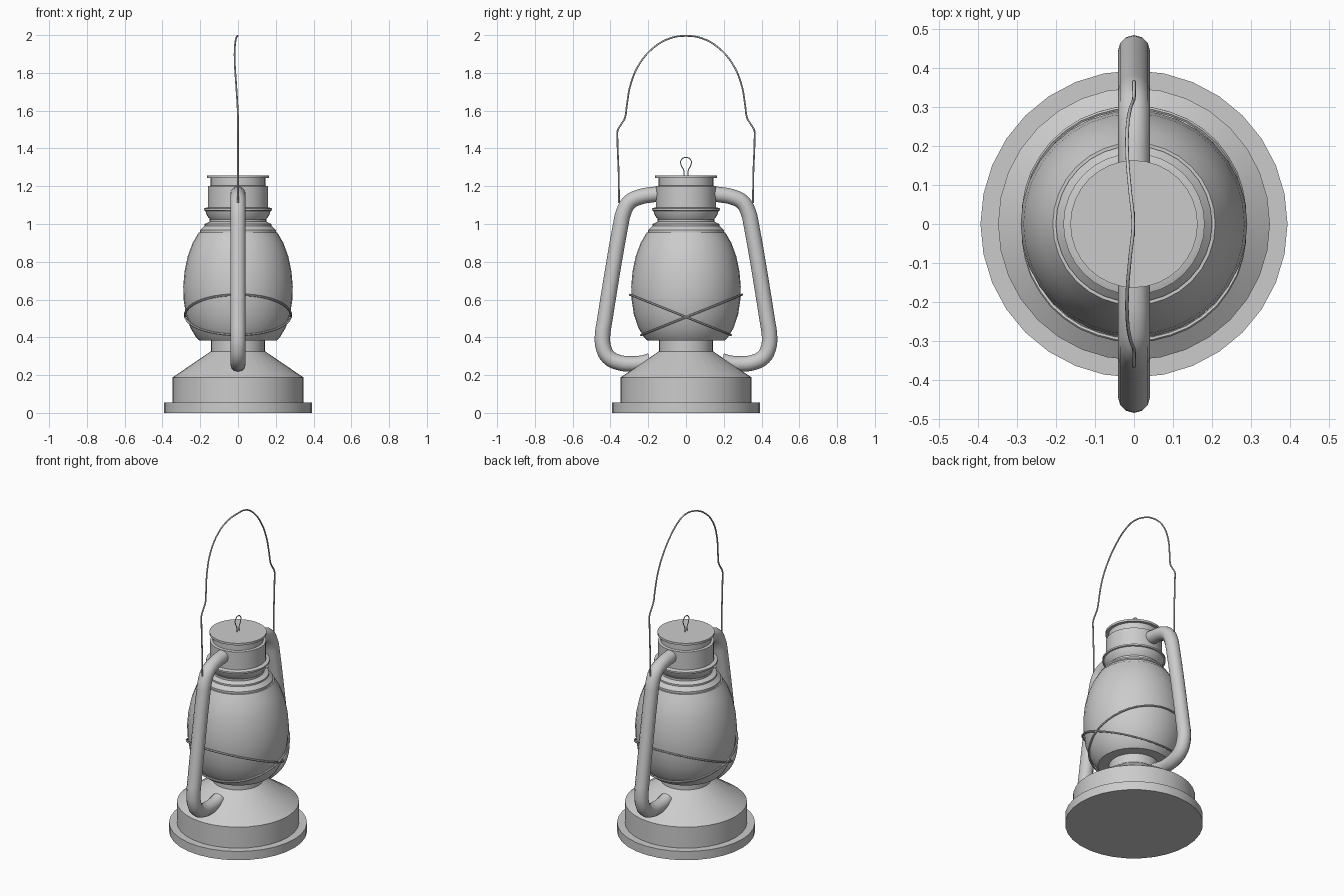
import bpy, bmesh, math

if "Cube" in bpy.data.objects:
    bpy.data.objects.remove(bpy.data.objects["Cube"])


def lathe(name, profile, sides=32, angle=30):
    """Spin an (r, z) profile around z and close both ends."""
    bm = bmesh.new()
    rings = []
    for r, z in profile:
        rings.append([bm.verts.new((r * math.cos(2 * math.pi * i / sides),
                                    r * math.sin(2 * math.pi * i / sides), z))
                      for i in range(sides)])
    for a, b in zip(rings, rings[1:]):
        for i in range(sides):
            j = (i + 1) % sides
            bm.faces.new((a[i], a[j], b[j], b[i]))
    bm.faces.new(rings[0][::-1])
    bm.faces.new(rings[-1])
    me = bpy.data.meshes.new(name)
    bm.to_mesh(me)
    bm.free()
    ob = bpy.data.objects.new(name, me)
    bpy.context.collection.objects.link(ob)
    smooth(ob, angle)
    return ob


def smooth(ob, angle):
    bpy.ops.object.select_all(action='DESELECT')
    ob.select_set(True)
    bpy.context.view_layer.objects.active = ob
    bpy.ops.object.shade_smooth_by_angle(angle=math.radians(angle))


def tube(name, pts, radius, cyclic=False, res=4, bevel=3):
    """Round tube along a smooth path, converted to a mesh."""
    cu = bpy.data.curves.new(name, 'CURVE')
    cu.dimensions = '3D'
    cu.bevel_depth = radius
    cu.bevel_resolution = bevel
    cu.resolution_u = res
    cu.use_fill_caps = True
    sp = cu.splines.new('BEZIER')
    sp.bezier_points.add(len(pts) - 1)
    sp.use_cyclic_u = cyclic
    for bp, p in zip(sp.bezier_points, pts):
        bp.co = p
        bp.handle_left_type = bp.handle_right_type = 'AUTO'
    ob = bpy.data.objects.new(name, cu)
    bpy.context.collection.objects.link(ob)
    bpy.ops.object.select_all(action='DESELECT')
    ob.select_set(True)
    bpy.context.view_layer.objects.active = ob
    bpy.ops.object.convert(target='MESH')
    ob = bpy.context.view_layer.objects.active
    smooth(ob, 50)
    return ob


# Fuel base with foot flange, tank and sloped shoulder
lathe("fuel_base", [(0.393, 0), (0.393, 0.055), (0.348, 0.055), (0.348, 0.187),
                    (0.145, 0.325)])
lathe("burner_neck", [(0.143, 0.31), (0.143, 0.40)])

# Glass globe
GLOBE = [(0.205, 0.382), (0.222, 0.40), (0.252, 0.45), (0.276, 0.52), (0.288, 0.60),
         (0.290, 0.67), (0.283, 0.75), (0.266, 0.83), (0.240, 0.90), (0.208, 0.955)]
lathe("glass_globe", GLOBE, angle=40)

# Cap: collar, waist, bead and chimney
lathe("cap_collar", [(0.200, 0.95), (0.200, 0.968), (0.177, 0.990), (0.177, 1.0),
                     (0.150, 1.012), (0.150, 1.025), (0.165, 1.045), (0.173, 1.07),
                     (0.181, 1.072), (0.181, 1.082), (0.163, 1.088)])
lathe("chimney", [(0.160, 1.08), (0.160, 1.20), (0.145, 1.203), (0.145, 1.246)])
lathe("chimney_lid", [(0.163, 1.243), (0.163, 1.256)])

# Side air tubes, one on each side
SIDE = [(0.10, 1.163), (0.18, 1.155), (0.245, 1.143), (0.30, 1.115), (0.331, 1.06),
        (0.345, 1.0), (0.432, 0.48), (0.442, 0.41), (0.437, 0.345), (0.41, 0.295),
        (0.36, 0.268), (0.29, 0.259), (0.23, 0.264), (0.19, 0.275)]
for tag, s in (("right", 1), ("left", -1)):
    tube("air_tube_" + tag, [(0, s * y, z) for y, z in SIDE], 0.041, bevel=4)

# Wire carrying handle, slightly wavy near the top
HALF = [(0, 0.355, 1.11), (0, 0.356, 1.25), (0, 0.363, 1.45), (0, 0.362, 1.495),
        (0, 0.343, 1.528), (0, 0.324, 1.56), (-0.003, 0.313, 1.63), (-0.010, 0.293, 1.74),
        (-0.017, 0.245, 1.85), (-0.017, 0.17, 1.935), (-0.010, 0.085, 1.983)]
handle = HALF + [(-0.002, 0, 1.996)] + [(x, -y, z) for x, y, z in reversed(HALF)]
tube("carry_handle", handle, 0.0045, bevel=2)

# Small wire lifting loop on the lid
LOOP = [(0.012, 1.25), (0.012, 1.285), (0.026, 1.312), (0.026, 1.338)]
tube("lid_loop", [(0, y, z) for y, z in LOOP] + [(0, 0, 1.353)]
     + [(0, -y, z) for y, z in reversed(LOOP)], 0.003, bevel=1)


def globe_radius(z):
    for (r0, z0), (r1, z1) in zip(GLOBE, GLOBE[1:]):
        if z0 <= z <= z1:
            return r0 + (r1 - r0) * (z - z0) / (z1 - z0)
    return 0.205


# Crossed guard wires hugging the globe
for tag, s in (("a", 1), ("b", -1)):
    pts = []
    for i in range(20):
        t = 2 * math.pi * i / 20
        r = 0.28
        for _ in range(8):
            z = 0.507 + 0.40 * s * r * math.sin(t)
            r = globe_radius(z) + 0.008
        pts.append((r * math.cos(t), r * math.sin(t), z))
    tube("guard_wire_" + tag, pts, 0.006, cyclic=True, res=2, bevel=1)
